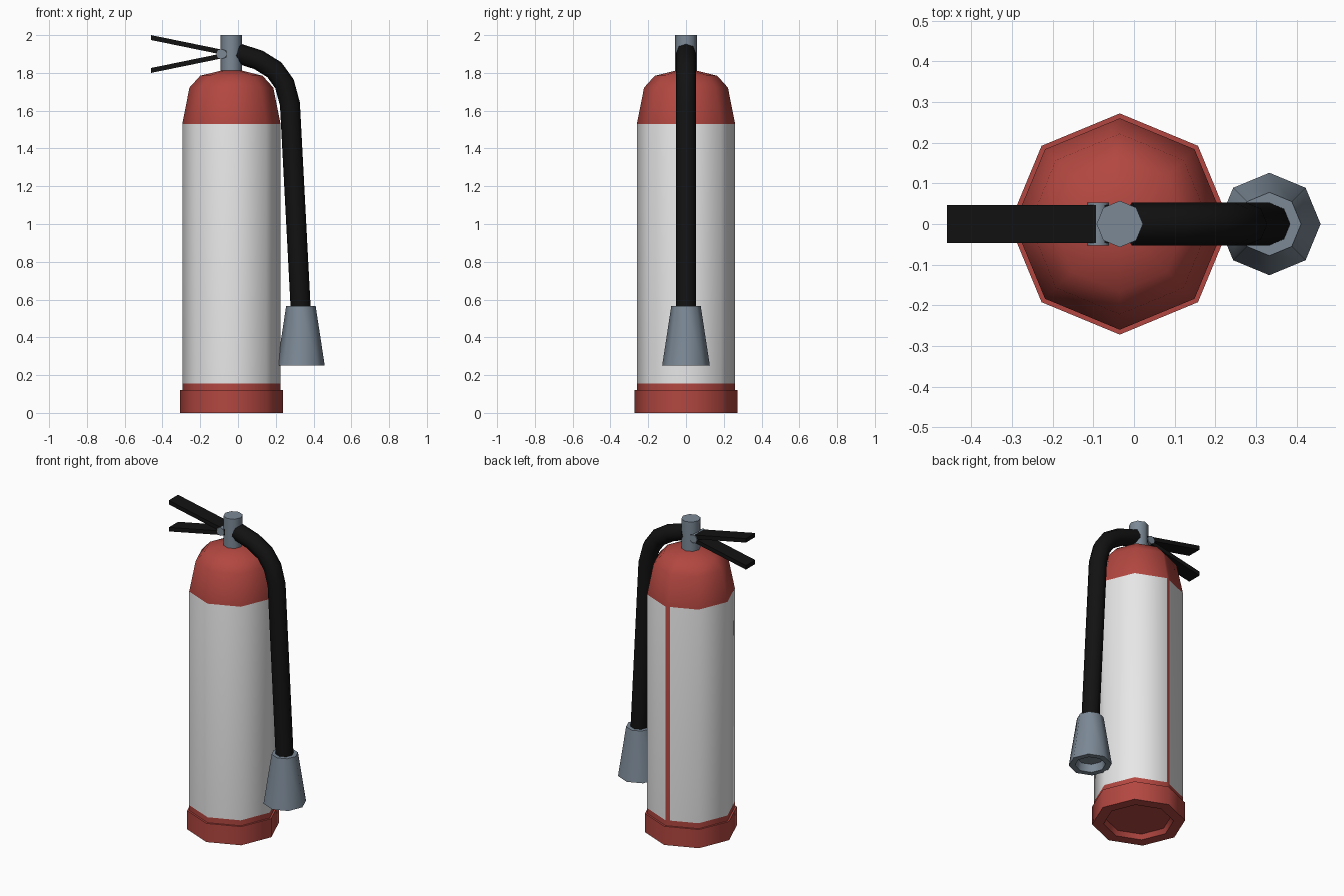
import bpy, bmesh, math
from mathutils import Vector

if "Cube" in bpy.data.objects:
    bpy.data.objects.remove(bpy.data.objects["Cube"])

CX = -0.035  # axis of the cylinder


def material(name, rgb):
    m = bpy.data.materials.new(name)
    m.diffuse_color = (*rgb, 1)
    m.use_nodes = True
    m.node_tree.nodes["Principled BSDF"].inputs["Base Color"].default_value = m.diffuse_color
    return m


RED = material("red paint", (0.45, 0.063, 0.052))
WHITE = material("white label", (0.8, 0.8, 0.8))
GREY = material("grey metal", (0.2, 0.25, 0.305))
BLACK = material("black rubber", (0.006, 0.006, 0.006))

OCT = [Vector((math.cos(i * math.pi / 4), math.sin(i * math.pi / 4))) for i in range(8)]


def finish(name, bm, mats, smooth=None, rule=None):
    bmesh.ops.recalc_face_normals(bm, faces=bm.faces)
    if rule:
        for f in bm.faces:
            f.material_index = rule(f.calc_center_median())
    me = bpy.data.meshes.new(name)
    bm.to_mesh(me)
    bm.free()
    for m in mats:
        me.materials.append(m)
    ob = bpy.data.objects.new(name, me)
    bpy.context.collection.objects.link(ob)
    if smooth:
        bpy.ops.object.select_all(action='DESELECT')
        ob.select_set(True)
        bpy.context.view_layer.objects.active = ob
        bpy.ops.object.shade_smooth_by_angle(angle=math.radians(smooth))
    return ob


def skin(rings):
    """Join rings of points into a closed tube with end caps."""
    bm = bmesh.new()
    vr = [[bm.verts.new(p) for p in r] for r in rings]
    n = len(vr[0])
    for a, b in zip(vr, vr[1:]):
        for i in range(n):
            j = (i + 1) % n
            bm.faces.new((a[i], a[j], b[j], b[i]))
    bm.faces.new(vr[0][::-1])
    bm.faces.new(vr[-1])
    return bm


def lathe(profile, cx, ring=OCT):
    return skin([[(cx + r * p.x, r * p.y, z) for p in ring] for r, z in profile])


# Cylinder: the ring has one extra point so the label leaves a thin red gap at the back
gap = OCT[2].lerp(OCT[3], 0.14)
ring = OCT[:3] + [gap] + OCT[3:]


def label(c):
    in_gap = c.y > 0.24 and -0.03 < c.x - CX < 0
    return 1 if 0.16 < c.z < 1.52 and not in_gap else 0


finish("cylinder", lathe([(0.26, 0.1), (0.26, 0.155), (0.26, 1.53), (0.222, 1.722),
                          (0.165, 1.785), (0.055, 1.812)], CX, ring),
       [RED, WHITE], 60, label)

# Foot ring with a recessed underside
finish("base", lathe([(0.19, 0.03), (0.205, 0.0), (0.272, 0.0), (0.272, 0.12), (0.255, 0.12)], CX),
       [RED], 60)

# Valve and pivot pin
finish("valve", lathe([(0.057, 1.79), (0.057, 2.0)], CX), [GREY], 60)
pin = [[(-0.088 + 0.027 * p.x, y, 1.9 + 0.027 * p.y) for p in OCT] for y in (-0.053, 0.053)]
finish("pivot_pin", skin(pin), [GREY], 60)

# Two handles, mirrored about the pin height
for name, s in (("upper_handle", 1), ("lower_handle", -1)):
    prof = [(-0.46, 0.1), (-0.06, 0.018), (-0.06, -0.008), (-0.46, 0.074)]
    finish(name, skin([[(x, y, 1.9 + s * z) for x, z in prof] for y in (-0.047, 0.047)]), [BLACK])

# Hose: eight-sided sweep along a bent path, with mitred joints
path = [Vector(p) for p in ((-0.005, 1.905), (0.108, 1.869), (0.193, 1.816),
                            (0.246, 1.742), (0.275, 1.635), (0.333, 0.53))]
rings = []
for i, p in enumerate(path):
    a = (p - path[i - 1]).normalized() if i else (path[1] - p).normalized()
    b = (path[i + 1] - p).normalized() if i < len(path) - 1 else a
    t = (a + b).normalized()
    n = Vector((-t.y, t.x)) / t.dot(a)
    rings.append([(p.x + 0.053 * n.x * o.x, 0.053 * o.y, p.y + 0.053 * n.y * o.x) for o in OCT])
finish("hose", skin(rings), [BLACK], 60)

# Nozzle with an open mouth
finish("nozzle", lathe([(0.078, 0.566), (0.126, 0.252), (0.09, 0.252), (0.08, 0.3)], 0.333),
       [GREY], 60)
